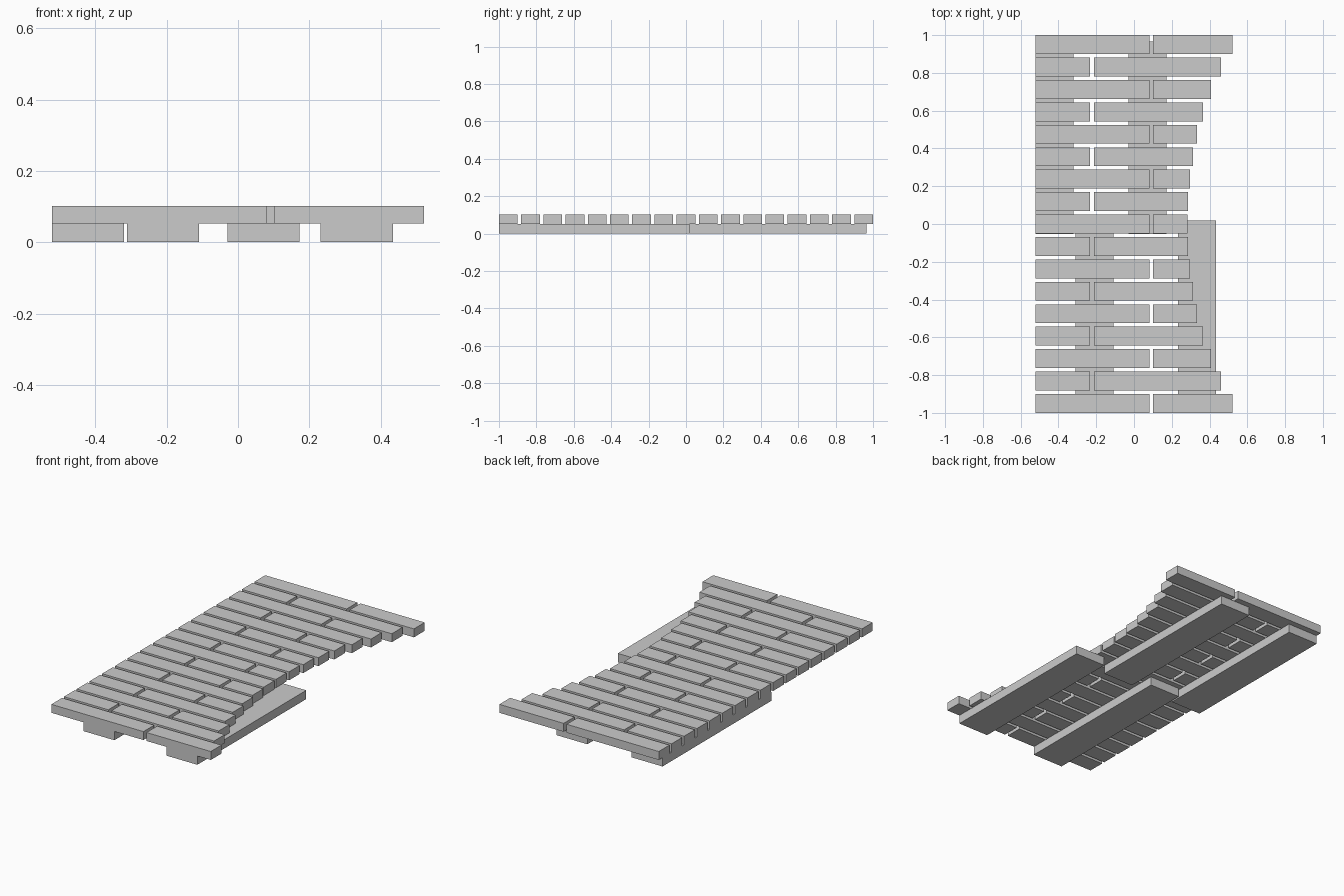
import bpy

if "Cube" in bpy.data.objects:
    bpy.data.objects.remove(bpy.data.objects["Cube"])

LEFT = -0.522
ROWS, WIDTH = 17, 0.1
PITCH = (2 - WIDTH) / (ROWS - 1)
Z_MID, Z_TOP = 0.052, 0.102


def box(name, x0, x1, y0, y1, z0, z1):
    bpy.ops.mesh.primitive_cube_add(
        size=1, location=((x0 + x1) / 2, (y0 + y1) / 2, (z0 + z1) / 2))
    ob = bpy.context.object
    ob.name = name
    ob.scale = (x1 - x0, y1 - y0, z1 - z0)
    bpy.ops.object.transform_apply(location=False, rotation=False, scale=True)


# right end of each row, from the middle row outwards (concave edge)
ends = [0.283, 0.286, 0.296, 0.312, 0.333, 0.365, 0.407, 0.460, 0.522]

# deck planks: two per row, with staggered joints
for i in range(ROWS):
    k = i - ROWS // 2
    y0 = -1 + i * PITCH
    j0, j1 = (0.081, 0.101) if k % 2 == 0 else (-0.232, -0.212)
    box(f"plank_left_{i}", LEFT, j0, y0, y0 + WIDTH, Z_MID, Z_TOP)
    box(f"plank_right_{i}", j1, ends[abs(k)], y0, y0 + WIDTH, Z_MID, Z_TOP)

# support beams below: two at the front, two at the back
for n, (x, y) in enumerate([(-0.311, -1), (0.232, -1),
                            (LEFT, -0.053), (-0.03, -0.053)]):
    box(f"support_beam_{n}", x, x + 0.202, y, y + 1.018, 0, Z_MID)
